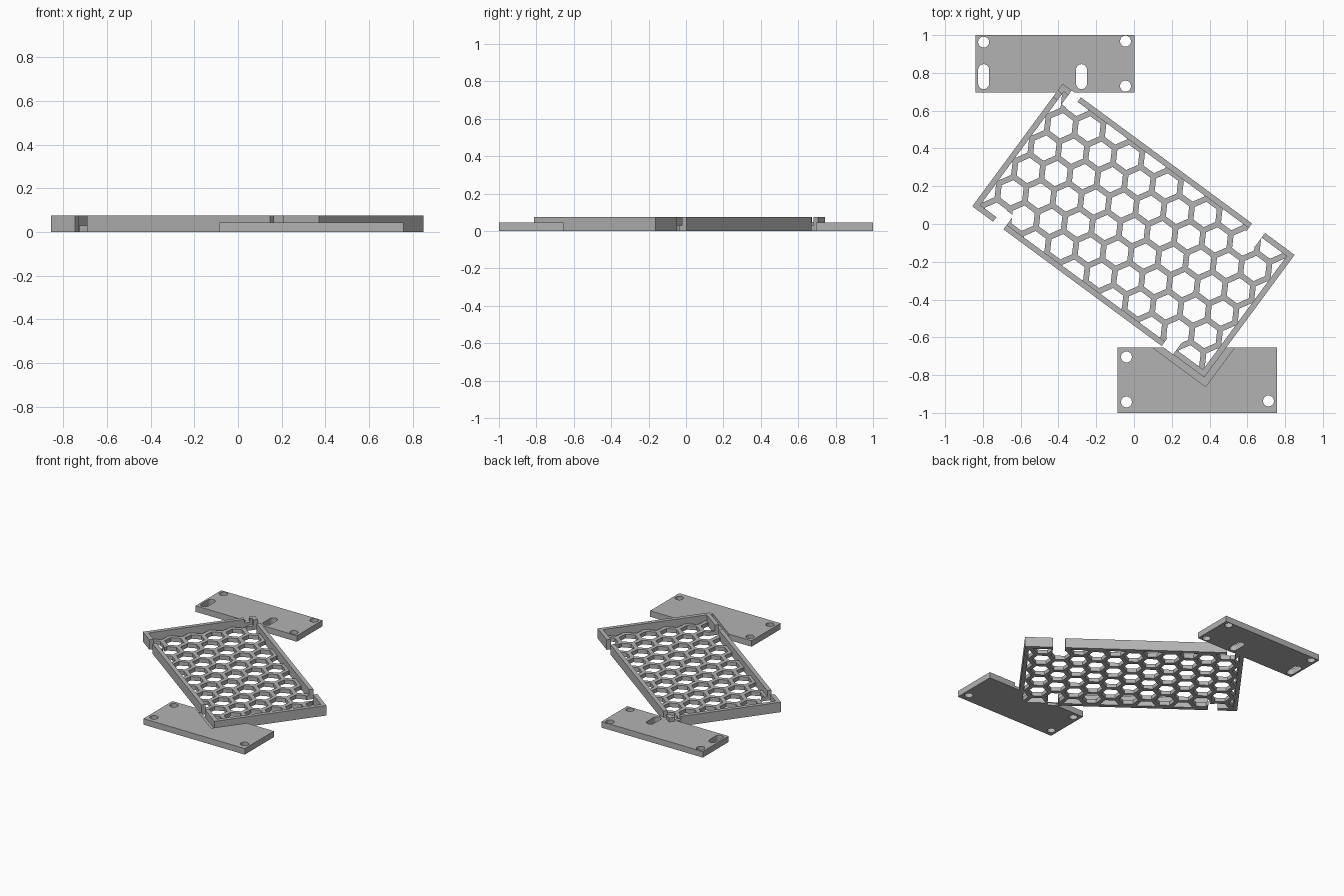
import bpy, bmesh, math
from mathutils import Matrix, Vector

if "Cube" in bpy.data.objects:
    bpy.data.objects.remove(bpy.data.objects["Cube"])

ANG = math.radians(-36.4)
L, W, H, T, FLOOR = 1.526, 0.806, 0.075, 0.03, 0.03
PITCH, BAR = 0.147, 0.03
TRAY = Matrix.Translation((-0.003, -0.035, 0)) @ Matrix.Rotation(ANG, 4, 'Z')

grey = bpy.data.materials.new("grey plastic")
grey.diffuse_color = (0.45, 0.45, 0.45, 1)
grey.use_nodes = True
grey.node_tree.nodes["Principled BSDF"].inputs["Base Color"].default_value = grey.diffuse_color


def prism(bm, pts, z0, z1):
    """Extrude a counter-clockwise outline from z0 to z1."""
    lo = [bm.verts.new((x, y, z0)) for x, y in pts]
    hi = [bm.verts.new((x, y, z1)) for x, y in pts]
    bm.faces.new(lo[::-1])
    bm.faces.new(hi)
    n = len(pts)
    for i in range(n):
        j = (i + 1) % n
        bm.faces.new((lo[i], lo[j], hi[j], hi[i]))


def rect(x0, x1, y0, y1):
    return [(x0, y0), (x1, y0), (x1, y1), (x0, y1)]


def ring(x, y, r, n, start=0.0, stretch=0.0):
    """Regular polygon, stretched in y into a slot if asked."""
    out = []
    for i in range(n):
        a = start + 2 * math.pi * (i + 0.5) / n
        out.append((x + r * math.cos(a), y + r * math.sin(a) + math.copysign(stretch, math.sin(a))))
    return out


def make(name, shapes, matrix=Matrix()):
    bm = bmesh.new()
    for s in shapes:
        prism(bm, *s)
    me = bpy.data.meshes.new(name)
    bm.to_mesh(me)
    bm.free()
    me.transform(matrix)
    me.materials.append(grey)
    ob = bpy.data.objects.new(name, me)
    bpy.context.collection.objects.link(ob)
    return ob


def cut(ob, cutters):
    """Subtract the cutters, bake the result and remove them."""
    for c in cutters:
        c.hide_render = True
        m = ob.modifiers.new("cut", 'BOOLEAN')
        m.operation, m.solver, m.object = 'DIFFERENCE', 'EXACT', c
    dg = bpy.context.evaluated_depsgraph_get()
    me = bpy.data.meshes.new_from_object(ob.evaluated_get(dg))
    ob.modifiers.clear()
    ob.data = me
    for c in cutters:
        bpy.data.objects.remove(c)


a, b = L / 2, W / 2
# corner cut-outs in tray space: (u, v) rectangles
gaps = [rect(-a + 0.137, -a + 0.205, -b - 0.05, -b + 0.09),
        rect(a - 0.28, a - 0.205, -b - 0.05, -b + 0.09),
        rect(a - 0.28, a - 0.195, b - 0.09, b + 0.05),
        rect(-a + 0.06, -a + 0.12, b - 0.09, b + 0.05)]

# honeycomb floor
floor = make("honeycomb_floor", [(rect(-a + T, a - T, -b + T, b - T), 0, FLOOR)], TRAY)
hexes = []
r = (PITCH - BAR) / math.sqrt(3)
for i in range(-7, 8):
    for j in range(-4, 5):
        x = i * PITCH * 0.866
        y = (j + (i % 2) * 0.5) * PITCH
        if abs(x) < a + 0.02 and abs(y) < b + 0.02:
            hexes.append((ring(x, y, r, 6, math.radians(-30)), -0.05, 0.1))
cut(floor, [make("hex_cutter", hexes, TRAY),
            make("floor_gap_cutter", [(g, -0.05, 0.2) for g in gaps], TRAY)])

# tray walls with gaps
walls = make("tray_walls", [(rect(-a, a, -b, b), 0, H)], TRAY)
corner = [(rect(-a - 0.05, -a + 0.05, b - 0.085, b - 0.045), 0.047, 0.2)]
cut(walls, [make("inside_cutter", [(rect(-a + T, a - T, -b + T, b - T), -0.1, 0.2)], TRAY),
            make("gap_cutter", [(g, -0.05, 0.2) for g in gaps], TRAY),
            make("corner_cutter", corner, TRAY)])

# mounting plates with screw holes and slots
R = 0.029
back = make("back_plate", [(rect(-0.84, 0.003, 0.695, 1.0), 0, 0.045)])
holes = [ring(-0.796, 0.963, R, 24), ring(-0.045, 0.968, R, 24), ring(-0.045, 0.73, R, 24),
         ring(-0.796, 0.78, R, 24, 0, 0.037), ring(-0.278, 0.78, R, 24, 0, 0.037)]
cut(back, [make("hole_cutter", [(h, -0.1, 0.2) for h in holes]),
           make("tray_cutter", [(rect(-a, a, -b, b), -0.1, 0.2)], TRAY)])

front = make("front_plate", [(rect(-0.087, 0.757, -1.0, -0.655), 0, 0.045)])
holes = [ring(-0.04, -0.704, R, 24), ring(-0.04, -0.942, R, 24), ring(0.712, -0.937, R, 24)]
o = 0.035
cut(front, [make("hole_cutter", [(h, -0.1, 0.2) for h in holes]),
            make("tray_cutter", [(rect(-a, a, -b, b), -0.1, 0.2)], TRAY),
            make("ledge_cutter", [(rect(-a - o, a + o, -b - o, b + o), 0.02, 0.2)], TRAY)])
